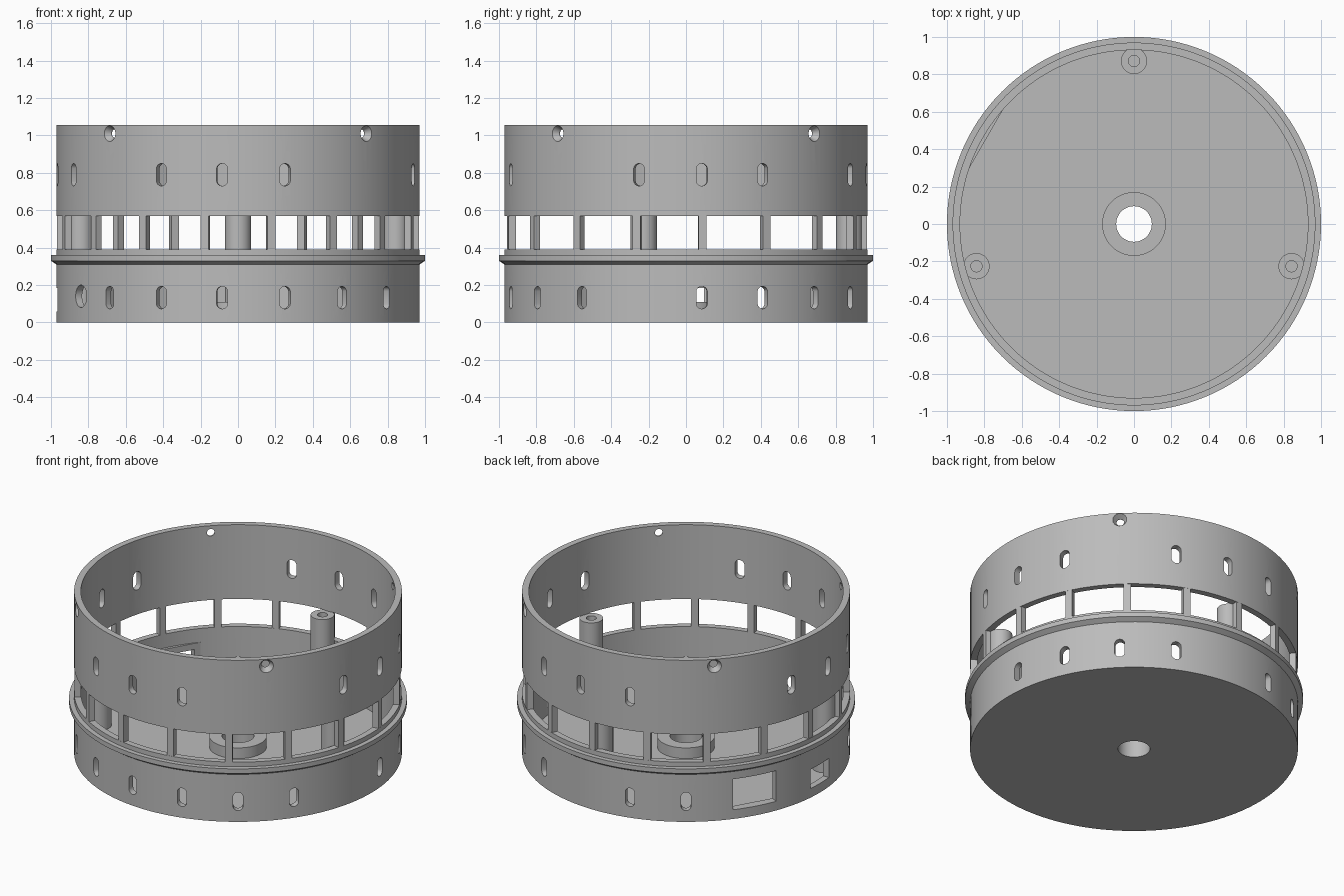
import bpy, bmesh
from math import sin, cos, pi, radians

if "Cube" in bpy.data.objects:
    bpy.data.objects.remove(bpy.data.objects["Cube"], do_unlink=True)

GREY = (0.5, 0.5, 0.5, 1)
mat = bpy.data.materials.new("plain grey")
mat.use_nodes = True
mat.diffuse_color = GREY
mat.node_tree.nodes["Principled BSDF"].inputs["Base Color"].default_value = GREY


def finish(bm, name):
    bmesh.ops.recalc_face_normals(bm, faces=bm.faces)
    mesh = bpy.data.meshes.new(name)
    bm.to_mesh(mesh)
    bm.free()
    mesh.materials.append(mat)
    ob = bpy.data.objects.new(name, mesh)
    bpy.context.collection.objects.link(ob)
    return ob


def loft(bm, rings, closed=False):
    """Skin equal rings of points; cap the ends, or join last to first."""
    vs = [[bm.verts.new(p) for p in ring] for ring in rings]
    n = len(vs[0])
    pairs = list(zip(vs, vs[1:])) + ([(vs[-1], vs[0])] if closed else [])
    for a, b in pairs:
        for i in range(n):
            j = (i + 1) % n
            bm.faces.new((a[i], a[j], b[j], b[i]))
    if not closed:
        bm.faces.new(vs[0])
        bm.faces.new(vs[-1])


def lathe(name, profile, segments, centre=(0, 0), closed=True):
    """Turn a (radius, height) profile about a vertical axis."""
    bm = bmesh.new()
    rings = [[(centre[0] + r * cos(2 * pi * i / segments),
               centre[1] + r * sin(2 * pi * i / segments), z)
              for i in range(segments)] for r, z in profile]
    loft(bm, rings, closed)
    return finish(bm, name)


def radial(angle, r, u, z):
    """Point at distance r along a direction, shifted sideways by u."""
    a = radians(angle)
    return (r * cos(a) - u * sin(a), r * sin(a) + u * cos(a), z)


def prism(bm, angle, z, w, h, rounded=True, sections=((0.85, 1), (1.05, 1))):
    """Radial prism: rounded slot or rectangle, scaled at each radius."""
    if rounded:
        n = 10
        outline = []
        for i in range(2 * n):
            a = (i + 0.5) * pi / n
            shift = (h - w) / 2 * (1 if i < n else -1)
            outline.append((w / 2 * cos(a), w / 2 * sin(a) + shift))
    else:
        outline = [(su * w / 2, sv * h / 2)
                   for su, sv in ((1, 1), (-1, 1), (-1, -1), (1, -1))]
    loft(bm, [[radial(angle, r, u * s, z + v * s) for u, v in outline]
              for r, s in sections])


def cut(target, cutter):
    mod = target.modifiers.new("openings", 'BOOLEAN')
    mod.operation = 'DIFFERENCE'
    mod.solver = 'EXACT'
    mod.object = cutter
    bpy.context.view_layer.objects.active = target
    bpy.ops.object.modifier_apply(modifier=mod.name)


# Lower cup: floor, central boss, wall and chamfered outer flange
cup = lathe("lower_cup", [
    (0.095, 0), (0.97, 0), (0.97, 0.31), (1.0, 0.33), (1.0, 0.36),
    (0.97, 0.36), (0.97, 0.39), (0.93, 0.39), (0.93, 0.04),
    (0.17, 0.04), (0.17, 0.11), (0.095, 0.11)], 128)

# Upper wall ring
ring = lathe("upper_ring", [(0.93, 0.57), (0.97, 0.57),
                            (0.97, 1.055), (0.93, 1.055)], 128)
parts = [cup, ring]

# Flat pad inside the wall around the large opening
bm = bmesh.new()
prism(bm, 150, 0.165, 0.36, 0.27, False, ((0.912, 1), (0.945, 1)))
pad = finish(bm, "opening_pad")
parts.append(pad)

# Lower openings: slots, one round hole and two rectangular ports
bm = bmesh.new()
for angle in (5, 25, 45, 65, 105, 125, 225, 245, 265, 285, 305, 325):
    prism(bm, angle, 0.133, 0.06, 0.12)
prism(bm, 210, 0.14, 0.12, 0.12)
prism(bm, 150, 0.16, 0.28, 0.2, False)
prism(bm, 180, 0.122, 0.19, 0.125, False)
lower_cutter = finish(bm, "lower_cutter")

# Upper openings: slots and countersunk screw holes near the rim
bm = bmesh.new()
for angle in range(5, 360, 20):
    if angle not in (45, 125, 145, 225, 305, 325):
        prism(bm, angle, 0.79, 0.06, 0.12)
for angle in range(45, 360, 90):
    prism(bm, angle, 1.01, 0.085, 0.085, True,
          ((0.88, 0.55), (0.938, 0.55), (0.97, 1), (1.0, 1)))
upper_cutter = finish(bm, "upper_cutter")

cut(cup, lower_cutter)
cut(pad, lower_cutter)
cut(ring, upper_cutter)
for c in (lower_cutter, upper_cutter):
    bpy.data.objects.remove(c, do_unlink=True)

# Mullions between the windows of the open band
bm = bmesh.new()
for i in range(17):
    prism(bm, 90 + i * 360 / 17, 0.48, 0.043, 0.182, False,
          ((0.93, 1), (0.969, 1)))
parts.append(finish(bm, "window_mullions"))

# Three screw posts with blind holes
for label, angle in (("back", 90), ("right", 195), ("left", 345)):
    x, y, _ = radial(angle, 0.872, 0, 0)
    parts.append(lathe(label + "_screw_post", [
        (0.07, 0.02), (0.07, 0.568), (0.03, 0.568), (0.03, 0.25)],
        40, (x, y), closed=False))

# Smooth round walls, keep edges crisp
bpy.ops.object.select_all(action='DESELECT')
for ob in parts:
    ob.select_set(True)
bpy.context.view_layer.objects.active = cup
bpy.ops.object.shade_smooth_by_angle(angle=radians(30))
